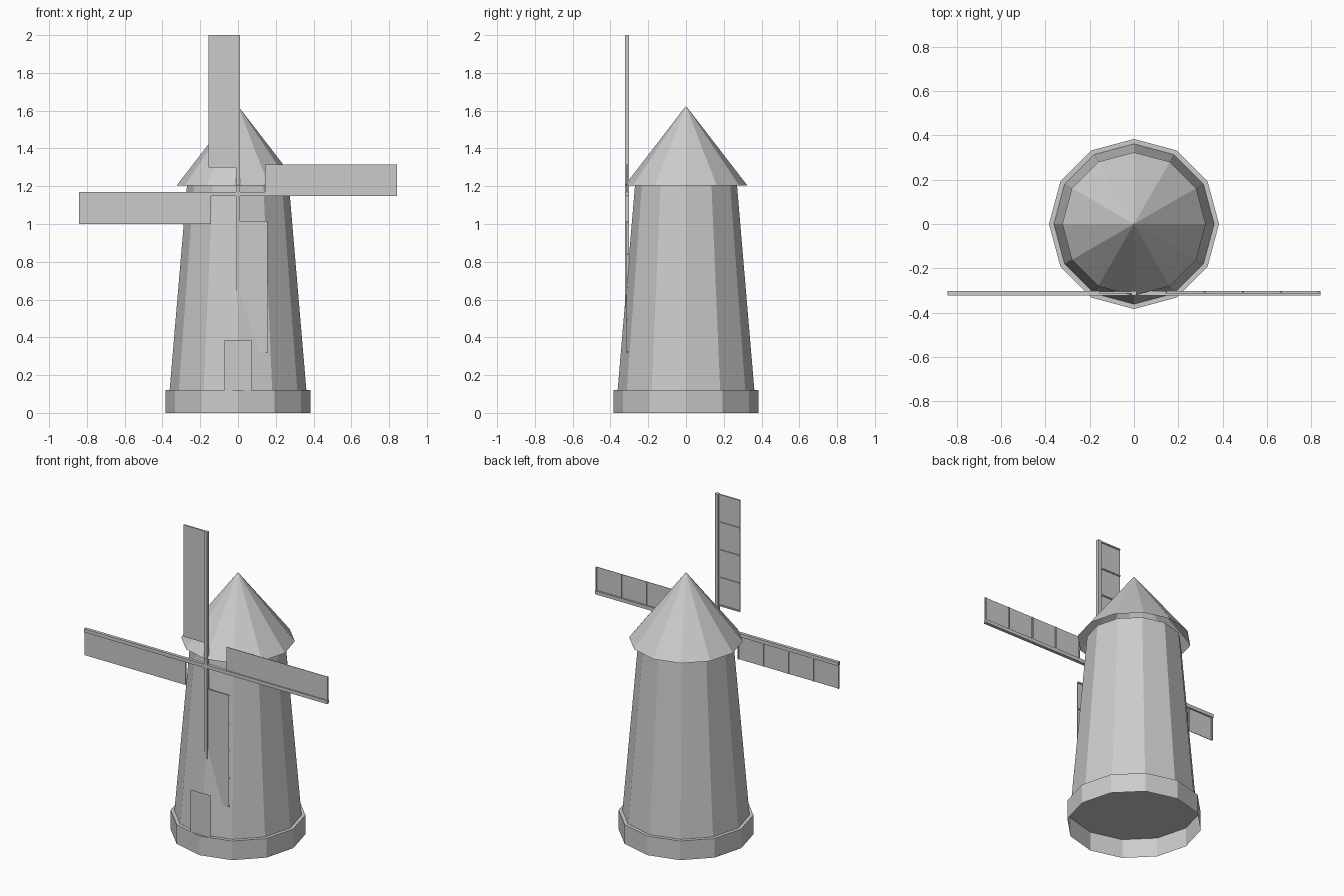
import bpy, bmesh
from math import radians
from mathutils import Matrix, Vector

if "Cube" in bpy.data.objects:
    bpy.data.objects.remove(bpy.data.objects["Cube"])

SIDES = 12


def finish(name, bm, recalc=True):
    if recalc:
        bmesh.ops.recalc_face_normals(bm, faces=bm.faces)
    mesh = bpy.data.meshes.new(name)
    bm.to_mesh(mesh)
    bm.free()
    obj = bpy.data.objects.new(name, mesh)
    bpy.context.collection.objects.link(obj)
    return obj


def shell(name, r1, r2, z1, z2):
    """Twelve-sided cone or drum, left open underneath."""
    bm = bmesh.new()
    bmesh.ops.create_cone(bm, cap_ends=True, segments=SIDES, radius1=r1, radius2=r2,
                          depth=z2 - z1, matrix=Matrix.Translation((0, 0, (z1 + z2) / 2)))
    bmesh.ops.remove_doubles(bm, verts=bm.verts, dist=1e-5)
    bm.normal_update()
    bottom = [f for f in bm.faces if f.normal.z < -0.9]
    bmesh.ops.delete(bm, geom=bottom, context='FACES_ONLY')
    return finish(name, bm, recalc=False)


def add_box(bm, lo, hi):
    lo, hi = Vector(lo), Vector(hi)
    m = Matrix.Translation((lo + hi) / 2) @ Matrix.Diagonal((*(hi - lo), 1))
    bmesh.ops.create_cube(bm, size=1, matrix=m)


def box(name, lo, hi):
    bm = bmesh.new()
    add_box(bm, lo, hi)
    return finish(name, bm)


# Plinth, tapered tower and pointed cap
shell("plinth", 0.384, 0.384, 0, 0.12)
shell("tower", 0.362, 0.27, 0.12, 1.205)
shell("cap_roof", 0.324, 0, 1.205, 1.625)

# Door: a flat upright panel just in front of the tower
bm = bmesh.new()
corners = [(-0.072, 0.12), (0.072, 0.12), (0.072, 0.385), (-0.072, 0.385)]
bm.faces.new([bm.verts.new((x, -0.368, z)) for x, z in corners])
finish("door", bm, recalc=False)

# Four sails: spar, canvas and five crossbars each, turned about the hub
HUB_Z = 1.158
START, END = 0.142, 0.842
for i in range(4):
    turn = Matrix.Translation((0, 0, HUB_Z)) @ Matrix.Rotation(radians(-90 * i), 4, 'Y')
    parts = [box(f"sail_spar_{i}", (-0.011, -0.322, 0), (0.011, -0.302, END)),
             box(f"sail_canvas_{i}", (-0.157, -0.315, START), (-0.009, -0.312, END))]
    bm = bmesh.new()
    for k in range(5):
        u = START + 0.004 + (END - START - 0.008) * k / 4
        add_box(bm, (-0.156, -0.313, u - 0.004), (-0.005, -0.306, u + 0.004))
    parts.append(finish(f"sail_crossbars_{i}", bm))
    for p in parts:
        p.data.transform(turn)
